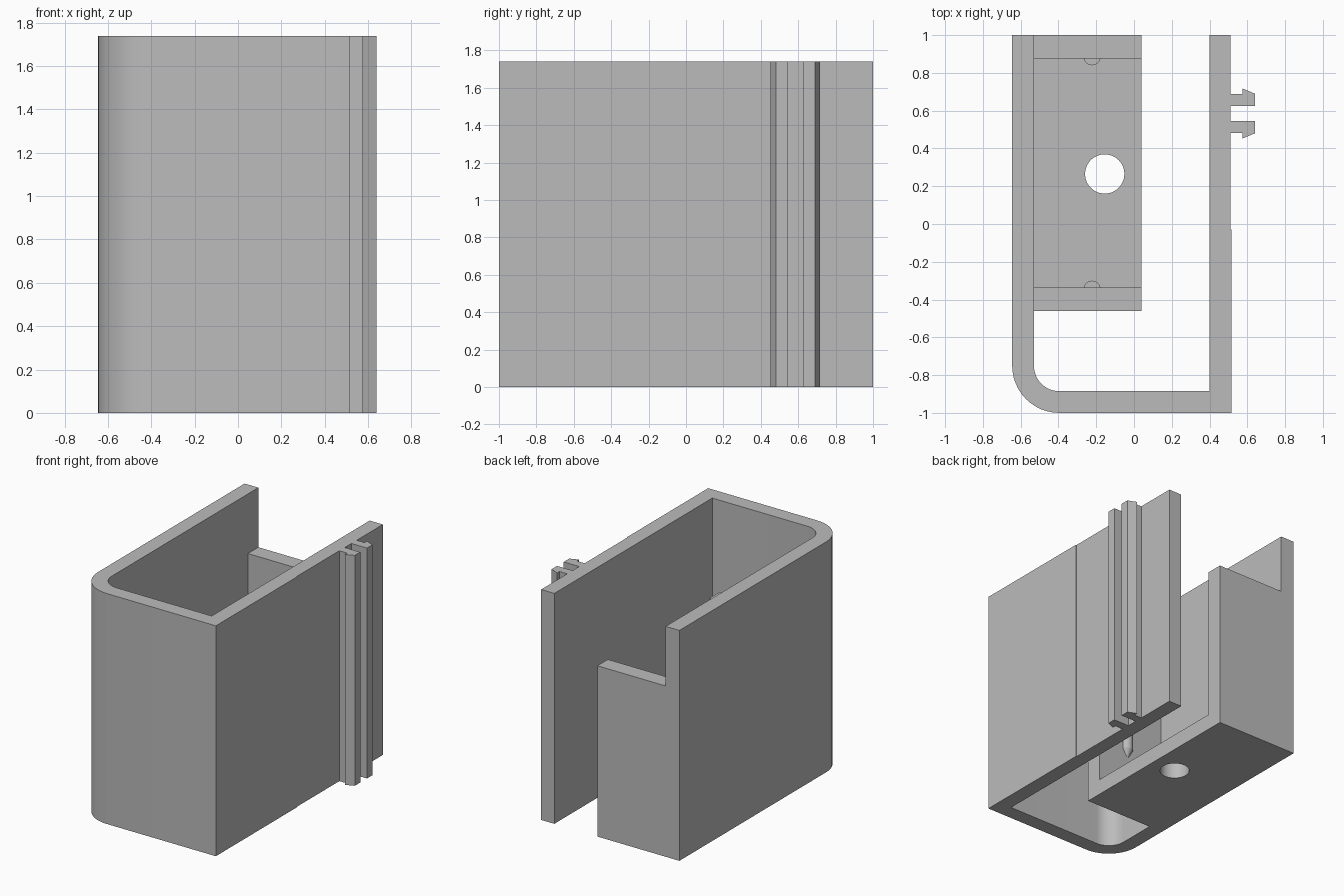
import bpy, bmesh, math
from mathutils import Matrix, Vector

if "Cube" in bpy.data.objects:
    bpy.data.objects.remove(bpy.data.objects["Cube"])

grey = bpy.data.materials.new("plain grey")
grey.use_nodes = True
colour = (0.5, 0.5, 0.5, 1)
grey.diffuse_color = colour
grey.node_tree.nodes["Principled BSDF"].inputs["Base Color"].default_value = colour

HEIGHT = 1.74
TRAY_TOP = 1.29


def finish(name, bm, smooth=False):
    bmesh.ops.recalc_face_normals(bm, faces=bm.faces)
    mesh = bpy.data.meshes.new(name)
    bm.to_mesh(mesh)
    bm.free()
    mesh.materials.append(grey)
    obj = bpy.data.objects.new(name, mesh)
    bpy.context.collection.objects.link(obj)
    if smooth:
        shade(obj)
    return obj


def select(obj):
    bpy.ops.object.select_all(action='DESELECT')
    obj.select_set(True)
    bpy.context.view_layer.objects.active = obj


def shade(obj):
    select(obj)
    bpy.ops.object.shade_smooth_by_angle(angle=math.radians(30))


def prism(name, points, offset, smooth=False):
    """Extrude a closed outline of 3D points along offset."""
    bm = bmesh.new()
    face = bm.faces.new([bm.verts.new(p) for p in points])
    ext = bmesh.ops.extrude_face_region(bm, geom=[face])
    moved = [v for v in ext["geom"] if isinstance(v, bmesh.types.BMVert)]
    bmesh.ops.translate(bm, verts=moved, vec=Vector(offset))
    return finish(name, bm, smooth)


def arc(cx, cy, r, start, end, steps=12):
    angles = [math.radians(start + (end - start) * i / steps) for i in range(steps + 1)]
    return [(cx + r * math.cos(a), cy + r * math.sin(a)) for a in angles]


def upright(name, outline, smooth=False):
    return prism(name, [(x, y, 0) for x, y in outline], (0, 0, HEIGHT), smooth)


# Outer shell: U-shaped wall with one rounded corner and one square corner
shell = [(-0.645, 1)] + arc(-0.395, -0.75, 0.25, 180, 270)
shell += [(0.515, -1), (0.515, -0.03), (0.51, -0.03), (0.51, 1), (0.4, 1), (0.4, -0.885)]
shell += arc(-0.395, -0.75, 0.135, 270, 180) + [(-0.53, 1)]
upright("outer_shell", shell, True)

# Pair of barbed rails, mirrored about their centre line
barb = [(0.51, 0.04), (0.64, 0.04), (0.64, 0.105), (0.575, 0.132), (0.575, 0.104), (0.51, 0.104)]
for side, label in ((1, "back"), (-1, "front")):
    upright(label + "_clip_rail", [(x, 0.585 + side * y) for x, y in barb])

# Inner tray: floor between a front and a back wall
tray_outline = [(-0.46, 0), (1, 0), (1, TRAY_TOP), (0.875, TRAY_TOP),
                (0.875, 0.12), (-0.335, 0.12), (-0.335, TRAY_TOP), (-0.46, TRAY_TOP)]
tray = prism("inner_tray", [(-0.53, y, z) for y, z in tray_outline], (0.57, 0, 0))

# Round hole through the tray floor
bm = bmesh.new()
bmesh.ops.create_cone(bm, cap_ends=True, segments=48, radius1=0.104, radius2=0.104, depth=0.4,
                      matrix=Matrix.Translation((-0.155, 0.265, 0.05)))
cutter = finish("hole_cutter", bm)
cutter.hide_render = True
cut = tray.modifiers.new("floor_hole", 'BOOLEAN')
cut.object = cutter
cut.solver = 'EXACT'
select(tray)
bpy.ops.object.modifier_apply(modifier=cut.name)
bpy.data.objects.remove(cutter)
shade(tray)

# Half-round retaining ribs with pointed lower ends on the tray walls
for label, y in (("back", 0.885), ("front", -0.345)):
    bm = bmesh.new()
    for low, high, r in ((0.39, 0.46, 0.005), (0.46, 0.85, 0.045)):
        bmesh.ops.create_cone(bm, cap_ends=True, segments=24, radius1=r, radius2=0.045,
                              depth=high - low,
                              matrix=Matrix.Translation((-0.222, y, (low + high) / 2)))
    finish(label + "_retaining_rib", bm, True)
